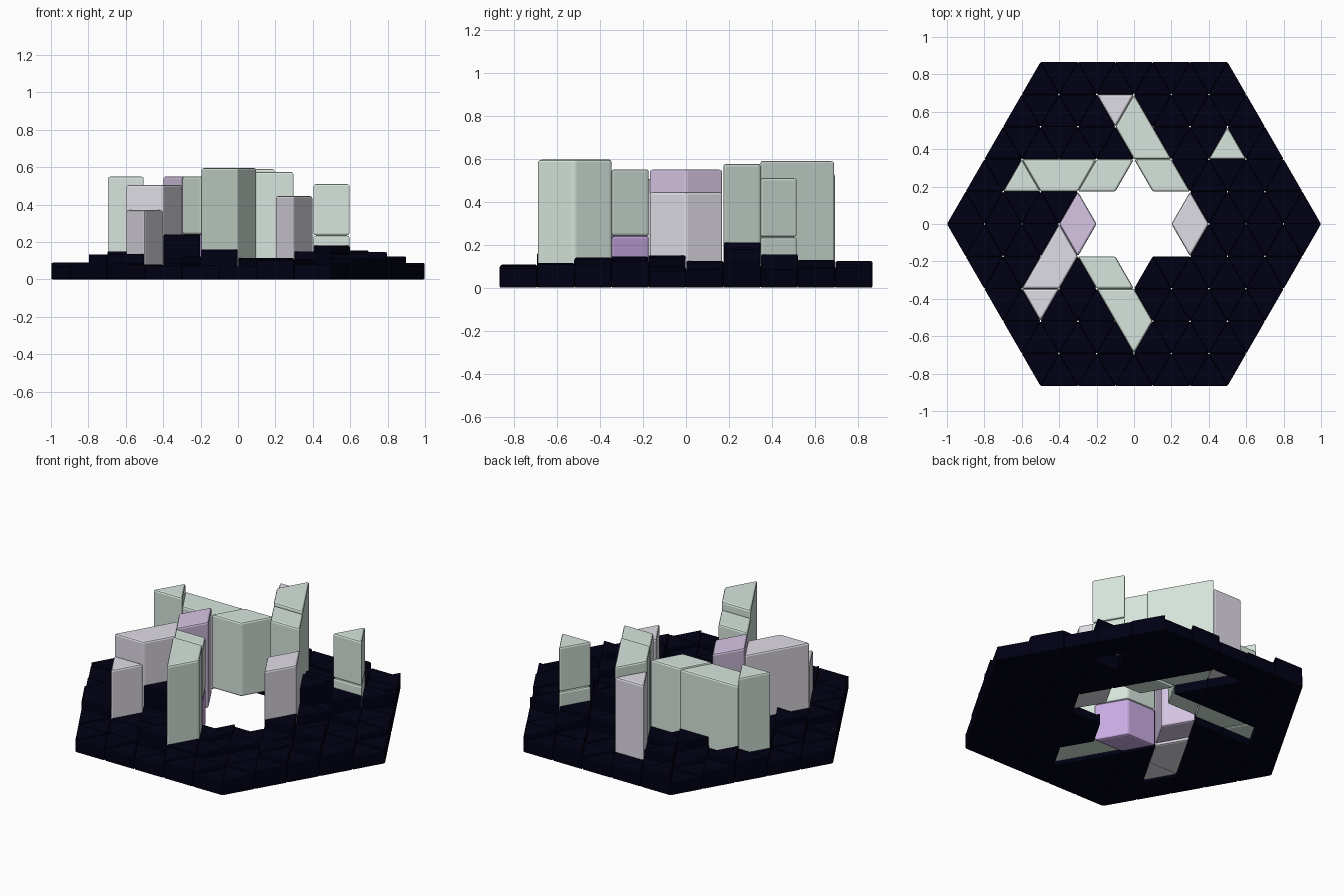
import bpy, bmesh, math, random

if "Cube" in bpy.data.objects:
    bpy.data.objects.remove(bpy.data.objects["Cube"])

random.seed(4)
STEP = 0.1                      # half a triangle side
ROW = 0.1 * math.sqrt(3)        # height of one triangle row


def srgb(r, g, b):
    def lin(c):
        c /= 255
        return c / 12.92 if c < 0.04045 else ((c + 0.055) / 1.055) ** 2.4
    return (lin(r), lin(g), lin(b), 1)


def material(name, rgb):
    m = bpy.data.materials.new(name)
    m.diffuse_color = srgb(*rgb)
    m.use_nodes = True
    m.node_tree.nodes["Principled BSDF"].inputs["Base Color"].default_value = m.diffuse_color
    return m


NAVY = material("dark_navy", (0, 0, 20))
GREEN = material("pale_green", (214, 229, 220))
GREY = material("pale_grey", (224, 221, 230))
LILAC = material("pale_lilac", (214, 197, 228))
PURPLE = material("light_purple", (201, 171, 227))


def add_prism(bm, outline, z0, z1, bevel):
    """Bevelled upright prism; outline is in grid units (half sides, rows)."""
    part = bmesh.new()
    low = [part.verts.new((x * STEP, y * ROW, z0)) for x, y in outline]
    top = [part.verts.new((x * STEP, y * ROW, z1)) for x, y in outline]
    n = len(outline)
    part.faces.new(low)
    part.faces.new(top)
    for i in range(n):
        j = (i + 1) % n
        part.faces.new((low[i], low[j], top[j], top[i]))
    bmesh.ops.recalc_face_normals(part, faces=part.faces[:])
    bmesh.ops.bevel(part, geom=part.edges[:], offset=bevel, segments=2,
                    profile=0.5, affect='EDGES')
    tmp = bpy.data.meshes.new("tmp")
    part.to_mesh(tmp)
    part.free()
    bm.from_mesh(tmp)
    bpy.data.meshes.remove(tmp)


def make_object(name, bm, mat):
    me = bpy.data.meshes.new(name)
    bm.to_mesh(me)
    bm.free()
    me.materials.append(mat)
    ob = bpy.data.objects.new(name, me)
    bpy.context.collection.objects.link(ob)


def inside(px, py, outline):
    """Convex point test."""
    signs = []
    for (x0, y0), (x1, y1) in zip(outline, outline[1:] + outline[:1]):
        signs.append((x1 - x0) * (py - y0) - (y1 - y0) * (px - x0) > 0)
    return all(signs) or not any(signs)


# Towers: name, outline, then stacked layers (bottom, top, material)
TOWERS = [
    ("back_tower", [(0, 4), (-1, 3), (0, 2), (2, 2)], [(.05, .59, GREEN)]),
    ("back_grey_tower", [(-2, 4), (0, 4), (-1, 3)], [(.05, .53, GREY)]),
    ("back_inner_tower", [(0, 2), (2, 2), (3, 1), (1, 1)], [(.04, .575, GREEN)]),
    ("left_end_tower", [(-6, 2), (-7, 1), (-5, 1)], [(.04, .55, GREEN)]),
    ("left_middle_tower", [(-6, 2), (-2, 2), (-3, 1), (-5, 1)], [(.04, .50, GREEN)]),
    ("left_inner_tower", [(-2, 2), (0, 2), (-1, 1), (-3, 1)], [(.05, .505, GREEN)]),
    ("lone_tower", [(5, 3), (4, 2), (6, 2)], [(.09, .235, GREEN), (.235, .51, GREEN)]),
    ("lilac_tower", [(-3, 1), (-4, 0), (-3, -1), (-2, 0)], [(.02, .55, LILAC)]),
    ("left_grey_tower", [(-4, 0), (-3, -1), (-4, -2), (-6, -2)], [(.01, .505, GREY)]),
    ("small_grey_tower", [(-6, -2), (-4, -2), (-5, -3)], [(.01, .37, GREY)]),
    ("front_inner_tower", [(-3, -1), (-1, -1), (0, -2), (-2, -2)],
     [(.01, .24, PURPLE), (.24, .55, GREEN)]),
    ("front_tower", [(-2, -2), (0, -2), (1, -3), (0, -4)], [(.02, .595, GREEN)]),
    ("right_grey_tower", [(3, 1), (2, 0), (3, -1), (4, 0)], [(.02, .445, GREY)]),
]
for name, outline, layers in TOWERS:
    for i, (z0, z1, mat) in enumerate(layers):
        bm = bmesh.new()
        add_prism(bm, outline, z0, z1, 0.011)
        make_object(name if i == 0 else name + "_upper", bm, mat)

# Base of triangular tiles: hexagon with a six-pointed star opening
SPECIAL = {(-2, -3): .24, (1, 5): .18, (1, 3): .21, (2, 4): .15, (2, 6): .155,
           (-2, 1): .07, (-2, 2): .055, (-5, -1): .07, (-5, 0): .07,
           (-4, -1): .16, (-1, 4): .15, (-1, -6): .15, (-2, 7): .145}
TALLEST = [.11, .125, .145, .135, .14, .13, .12, .14, .145, .125]   # per row
base = bmesh.new()
for r in range(-5, 5):
    m = min(abs(r), abs(r + 1))
    for k in range(m - 9, 10 - m):
        up = (k - r) % 2 == 1
        tri = [(k - 1, r), (k + 1, r), (k, r + 1)] if up else \
              [(k - 1, r + 1), (k + 1, r + 1), (k, r)]
        cy = sum(p[1] for p in tri) / 3
        star = (r in (-1, 0) and abs(k) <= 2) or (r in (-2, 1) and k == 0)
        if star or any(inside(k, cy, t[1]) for t in TOWERS):
            continue
        cap = .1 if abs(k) > 8 else TALLEST[r + 5]
        height = .07 + (cap - .07) * random.random()
        add_prism(base, tri, 0, SPECIAL.get((r, k), height), 0.006)
make_object("tile_base", base, NAVY)
